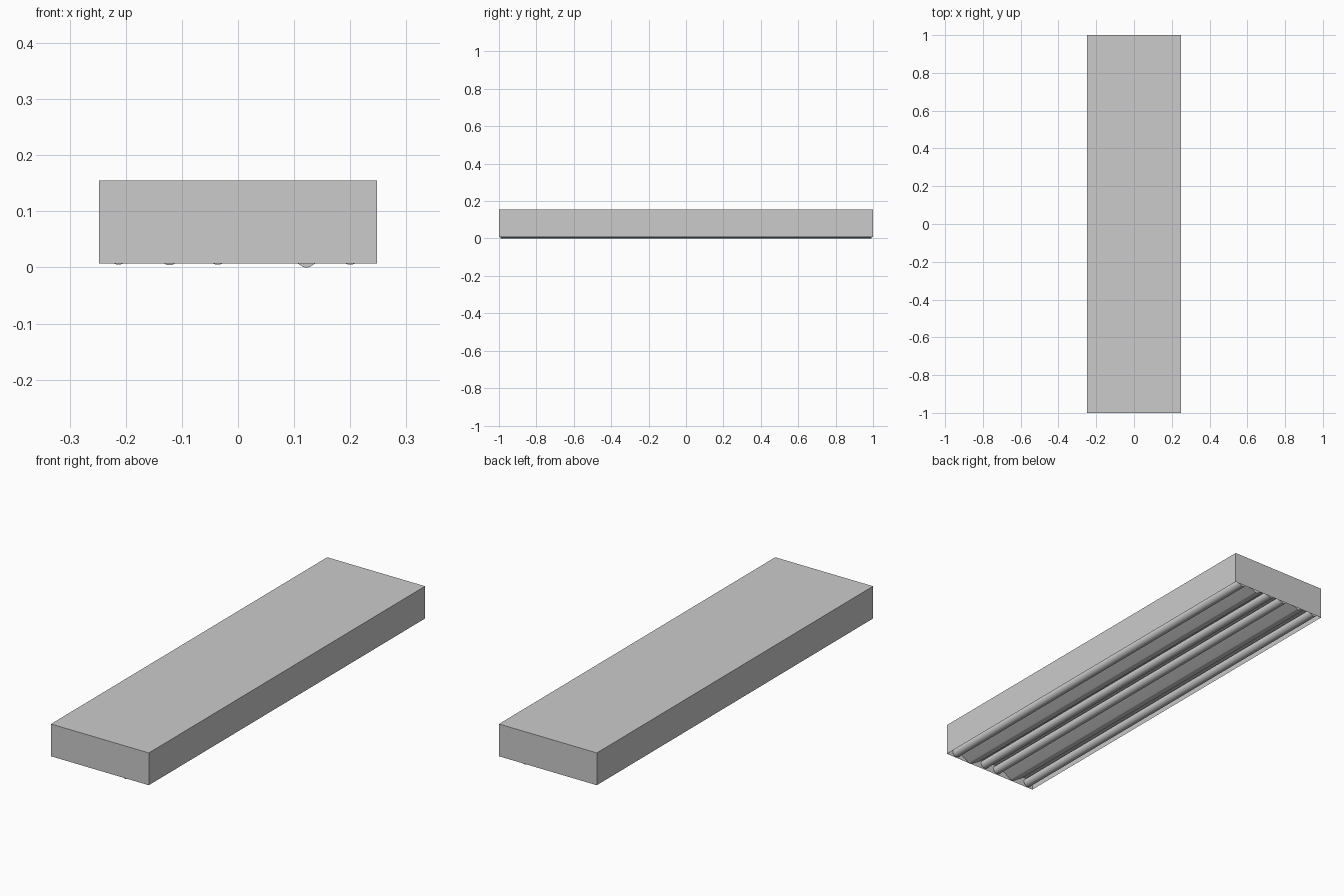
import bpy, bmesh, math

if "Cube" in bpy.data.objects:
    bpy.data.objects.remove(bpy.data.objects["Cube"])

W, L = 0.248, 1.0           # half width, half length
Z0, Z1 = 0.007, 0.155       # rim and top heights
CEIL = 0.045                # recess ceiling
T, END = 0.006, 0.008       # side and end wall thickness


def make_object(name, bm):
    bmesh.ops.recalc_face_normals(bm, faces=bm.faces[:])
    mesh = bpy.data.meshes.new(name)
    bm.to_mesh(mesh)
    bm.free()
    ob = bpy.data.objects.new(name, mesh)
    bpy.context.collection.objects.link(ob)
    return ob


def smooth(ob, angle=40):
    bpy.ops.object.select_all(action='DESELECT')
    ob.select_set(True)
    bpy.context.view_layer.objects.active = ob
    bpy.ops.object.shade_smooth_by_angle(angle=math.radians(angle))


def extrude_profile(name, points, half_len):
    """Closed x-z profile swept along y."""
    bm = bmesh.new()
    face = bm.faces.new([bm.verts.new((x, -half_len, z)) for x, z in points])
    geo = bmesh.ops.extrude_face_region(bm, geom=[face])["geom"]
    verts = [g for g in geo if isinstance(g, bmesh.types.BMVert)]
    bmesh.ops.translate(bm, verts=verts, vec=(0, 2 * half_len, 0))
    return make_object(name, bm)


# Housing: box whose underside is inset and pushed up into a recess
bm = bmesh.new()
bmesh.ops.create_cube(bm, size=1)
for v in bm.verts:
    v.co = (2 * W * v.co.x, 2 * L * v.co.y, Z1 if v.co.z > 0 else Z0)
bottom = min(bm.faces, key=lambda f: f.calc_center_median().z)
bmesh.ops.inset_region(bm, faces=[bottom], thickness=T)
for v in bottom.verts:
    v.co.y = math.copysign(L - END, v.co.y)
    v.co.z = CEIL
make_object("housing", bm)

# Lamp tubes: two beside each reflector ridge
R = 0.02
for i, (x, low) in enumerate([(-0.213, 0.005), (-0.036, 0.005),
                              (0.036, 0.007), (0.2, 0.005)]):
    ring = [(x + R * math.cos(a), low + R + R * math.sin(a))
            for a in (2 * math.pi * k / 20 for k in range(20))]
    smooth(extrude_profile(f"lamp_tube_{i + 1}", ring, L - END))

# Reflector ridges: sloping sides meeting in a rounded tip
for name, x, tip in (("reflector_left", -0.122, 0.004),
                     ("reflector_right", 0.122, 0.0)):
    half, r = 0.058, 0.015
    slope = math.radians(32)
    arc = [(x + r * math.sin(a), tip + r - r * math.cos(a))
           for a in (slope * k / 5 for k in range(-5, 6))]
    edge = min(CEIL, arc[-1][1] + (x + half - arc[-1][0]) * math.tan(slope))
    outline = [(x - half, CEIL + 0.002), (x - half, edge), *arc,
               (x + half, edge), (x + half, CEIL + 0.002)]
    smooth(extrude_profile(name, outline, L - END))
